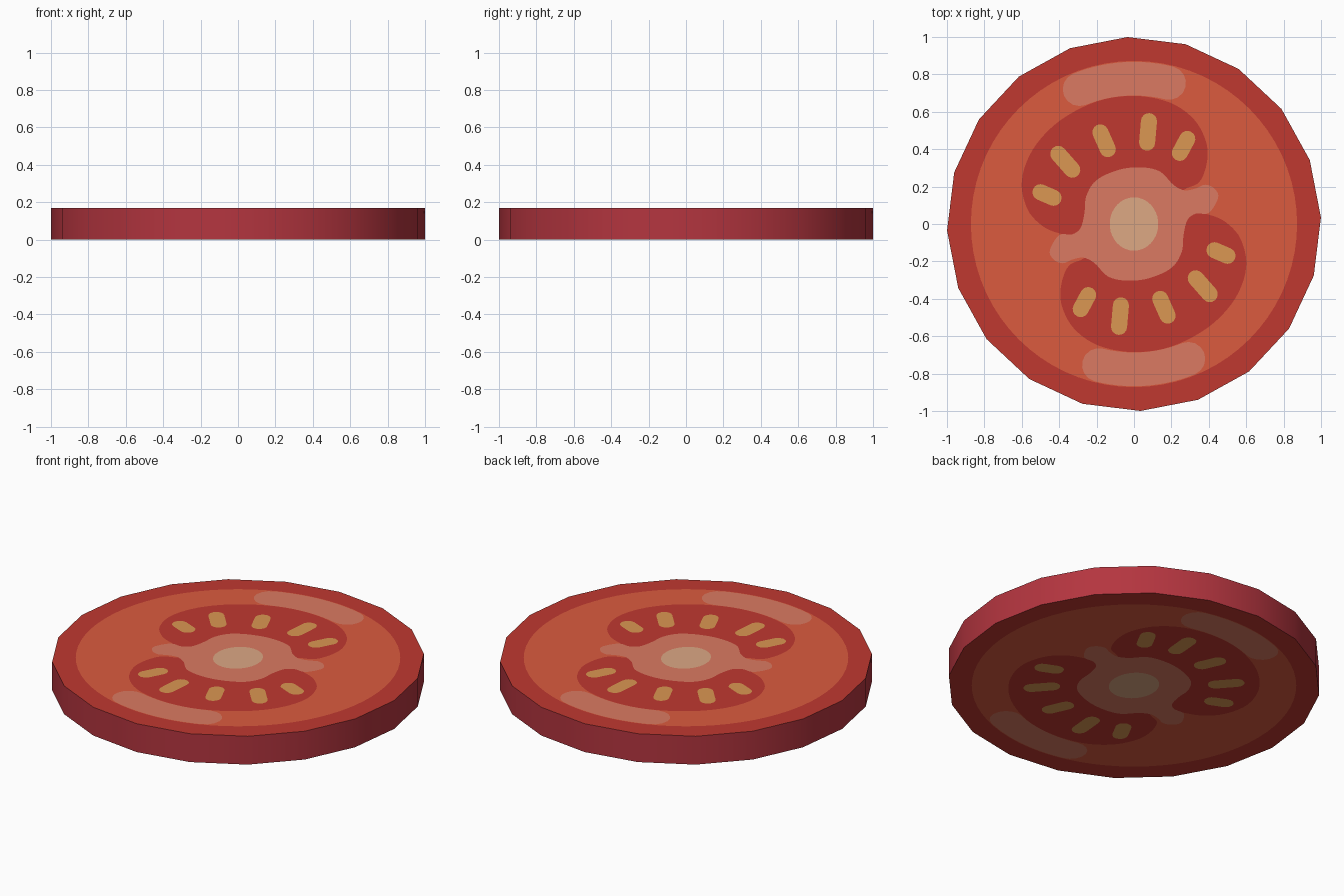
import bpy, math
from mathutils import Vector
from mathutils.geometry import delaunay_2d_cdt

if "Cube" in bpy.data.objects:
    bpy.data.objects.remove(bpy.data.objects["Cube"])

HEIGHT = 0.168
SIDES = 20


def material(name, rgb):
    m = bpy.data.materials.new(name)
    lin = [((c / 255 + 0.055) / 1.055) ** 2.4 for c in rgb]
    m.diffuse_color = (*lin, 1)
    m.use_nodes = True
    m.node_tree.nodes["Principled BSDF"].inputs["Base Color"].default_value = m.diffuse_color
    return m


skin = material("crimson skin", (180, 53, 63))
face_mats = [material("red gel", (192, 56, 48)),
             material("orange flesh", (219, 91, 63)),
             material("pale pink flesh", (219, 122, 98)),
             material("cream core", (221, 168, 132)),
             material("golden seed", (219, 151, 82))]
RED, FLESH, PALE, CORE, SEED = range(5)


# --- outline helpers, all counter-clockwise ---
def ellipse(rx, ry, n, start=0.0):
    return [(rx * math.cos(start + math.tau * i / n),
             ry * math.sin(start + math.tau * i / n)) for i in range(n)]


def spline(pts, steps=5):
    """Closed smooth curve through the points."""
    p = [Vector(q) for q in pts]
    n, out = len(p), []
    for i in range(n):
        a, b, c, d = p[i - 1], p[i], p[(i + 1) % n], p[(i + 2) % n]
        for k in range(steps):
            t = k / steps
            v = 0.5 * (2 * b + (c - a) * t + (2 * a - 5 * b + 4 * c - d) * t * t
                       + (3 * b - a - 3 * c + d) * t ** 3)
            out.append((v.x, v.y))
    return out


def capsule(p, q, r, n=8):
    """Round-ended bar from p to q."""
    ang = math.atan2(q[1] - p[1], q[0] - p[0])
    out = []
    for c, start in ((q, ang - math.pi / 2), (p, ang + math.pi / 2)):
        out += [(c[0] + r * math.cos(start + math.pi * i / n),
                 c[1] + r * math.sin(start + math.pi * i / n)) for i in range(n + 1)]
    return out


def arc_band(a0, a1, rad, r, n=14):
    """Round-ended band along a circle."""
    a0, a1 = math.radians(a0), math.radians(a1)
    out = [((rad + r) * math.cos(a0 + (a1 - a0) * i / n),
            (rad + r) * math.sin(a0 + (a1 - a0) * i / n)) for i in range(n + 1)]
    for i in range(1, 8):
        t = a1 + math.pi * i / 8
        out.append((rad * math.cos(a1) + r * math.cos(t), rad * math.sin(a1) + r * math.sin(t)))
    out += [((rad - r) * math.cos(a1 + (a0 - a1) * i / n),
             (rad - r) * math.sin(a1 + (a0 - a1) * i / n)) for i in range(n + 1)]
    for i in range(1, 8):
        t = a0 + math.pi + math.pi * i / 8
        out.append((rad * math.cos(a0) + r * math.cos(t), rad * math.sin(a0) + r * math.sin(t)))
    return out


def turned(pts):
    """Half-turn copy: the slice repeats after 180 degrees."""
    return [(-x, -y) for x, y in pts]


# --- pattern, painted from lowest to highest ---
rim = ellipse(1, 1, SIDES, math.radians(2))
gel = spline([(.15, .1), (.27, .185), (.35, .225), (.39, .33), (.385, .44), (.32, .56),
              (.19, .65), (0, .685), (-.2, .655), (-.4, .55), (-.54, .4), (-.6, .23),
              (-.57, .08), (-.49, -.01), (-.4, -.05), (-.3, -.07), (-.1, -.02)])
half = [(.45, .14), (.43, .19), (.38, .21), (.33, .19), (.27, .18), (.21, .21), (.14, .28),
        (.04, .303), (-.08, .29), (-.2, .235), (-.255, .15), (-.265, .06), (-.285, -.02),
        (-.33, -.055), (-.40, -.06)]
seeds = [((-.50, .17), (-.43, .14)), ((-.405, .375), (-.33, .29)), ((-.18, .49), (-.14, .40)),
         ((.08, .55), (.07, .435)), ((.285, .455), (.245, .38))]

layers = [(rim, RED), (ellipse(.872, .872, 72), FLESH)]
for f in (list, turned):
    layers.append((f(gel), RED))
    layers.append((f(arc_band(76, 112, .777, .09)), PALE))
layers.append((spline(half + turned(half)), PALE))
layers.append((spline(ellipse(.13, .143, 10, .3), 4), CORE))
for p, q in seeds:
    for f in (list, turned):
        layers.append((f(capsule(p, q, .043)), SEED))

# Cut the disc along every outline; the highest layer gives the colour
coords, polys = [], []
for pts, _ in layers:
    polys.append(list(range(len(coords), len(coords) + len(pts))))
    coords += [Vector(p) for p in pts]
verts, _, tris, _, _, sources = delaunay_2d_cdt(coords, [], polys, 1, 1e-5)


def add_object(name, vs, fs, mats):
    me = bpy.data.meshes.new(name)
    me.from_pydata(vs, [], fs)
    for m in mats:
        me.materials.append(m)
    ob = bpy.data.objects.new(name, me)
    bpy.context.collection.objects.link(ob)
    return ob


# --- cut faces, top and bottom share the pattern ---
for name, z, up in (("top_cut_face", HEIGHT, True), ("bottom_cut_face", 0.0, False)):
    fs = []
    for t in tris:
        a, b, c = (verts[i] for i in t[:3])
        ccw = (b - a).cross(c - a) > 0
        fs.append(list(t) if ccw == up else list(reversed(t)))
    ob = add_object(name, [(v.x, v.y, z) for v in verts], fs, face_mats)
    for poly, src in zip(ob.data.polygons, sources):
        poly.material_index = layers[max(src)][1] if src else RED

# --- skin around the edge, smooth shaded ---
ring = [(x, y, z) for z in (0.0, HEIGHT) for x, y in rim]
walls = [(i, (i + 1) % SIDES, SIDES + (i + 1) % SIDES, SIDES + i) for i in range(SIDES)]
edge = add_object("skin_edge", ring, walls, [skin])
for poly in edge.data.polygons:
    poly.use_smooth = True
